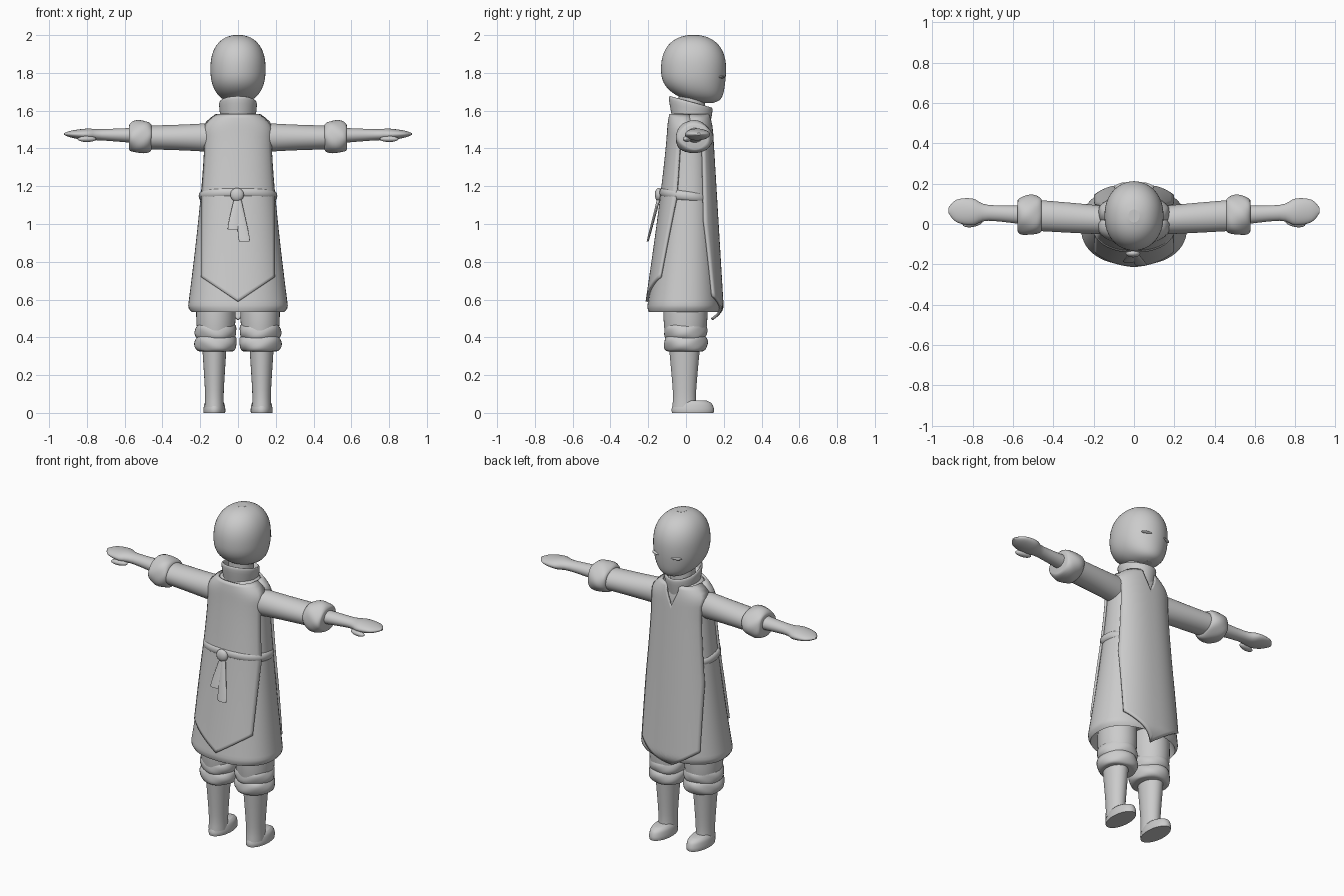
import bpy, bmesh
from math import sin, cos, pi, radians
from mathutils import Matrix, Vector

cube = bpy.data.objects.get("Cube")
if cube:
    bpy.data.objects.remove(cube)

COLOUR = (.6, .6, .6, 1)
grey = bpy.data.materials.new("plain grey")
grey.use_nodes = True
grey.diffuse_color = COLOUR
grey.node_tree.nodes["Principled BSDF"].inputs["Base Color"].default_value = COLOUR


def finish(name, bm, mirror=False):
    """Turn a bmesh into a smooth shaded object, mirrored across x if asked."""
    bmesh.ops.recalc_face_normals(bm, faces=bm.faces)
    mesh = bpy.data.meshes.new(name)
    bm.to_mesh(mesh)
    bm.free()
    mesh.materials.append(grey)
    mesh.shade_smooth()
    mesh.set_sharp_from_angle(angle=radians(60))
    part = bpy.data.objects.new(name, mesh)
    bpy.context.collection.objects.link(part)
    if mirror:
        part.modifiers.new("Mirror", "MIRROR")
    return part


def ball(name, centre, radii, turn=0, mirror=False):
    """Ellipsoid, turned about the vertical by an angle in degrees."""
    bm = bmesh.new()
    place = (Matrix.Translation(centre) @ Matrix.Rotation(radians(turn), 4, "Z")
             @ Matrix.Diagonal(Vector(radii)).to_4x4())
    bmesh.ops.create_uvsphere(bm, u_segments=24, v_segments=12, radius=1, matrix=place)
    return finish(name, bm, mirror)


def spline(rows, steps):
    """Smooth curve through rows of numbers."""
    result = []
    last = len(rows) - 1
    for i in range(last):
        before, start, end, after = (Vector(rows[max(0, min(last, i + d))]) for d in (-1, 0, 1, 2))
        for j in range(steps):
            t = j / steps
            straight = start.lerp(end, t)
            bend_start = (end - before) / 2 - (end - start)
            bend_end = (after - start) / 2 - (end - start)
            result.append(straight + t * (1 - t) * ((1 - t) * bend_start - t * bend_end))
    return result + [Vector(rows[last])]


def squared(value, power):
    """Squarer or rounder version of a sine or cosine."""
    return abs(value) ** (2 / power) * (1 if value >= 0 else -1)


def skin(name, rings, mirror=False):
    """Join rings of points into a closed tube."""
    bm = bmesh.new()
    loops = [[bm.verts.new(point) for point in ring] for ring in rings]
    for low, high in zip(loops, loops[1:]):
        for j in range(len(low)):
            bm.faces.new((low[j - 1], low[j], high[j], high[j - 1]))
    bm.faces.new(loops[0])
    bm.faces.new(loops[-1])
    return finish(name, bm, mirror)


def loft(name, rows, centre=(0, 0), lean=(0, 0), axis="z", power=2,
         steps=4, tilt=0, wobble=0, mirror=False):
    """Tube through rows of (position on axis, first radius, second radius)."""
    rings = []
    sides = 40
    base = rows[0][0]
    for i, (along, first, second) in enumerate(spline(rows, steps)):
        ring = []
        for j in range(sides):
            a = 2 * pi * j / sides
            crease = 1 + wobble * (sin(3 * a + i / 2) + sin(5 * a - i) / 2)
            u = centre[0] + lean[0] * (along - base) + first * crease * squared(cos(a), power)
            v = centre[1] + lean[1] * (along - base) + second * crease * squared(sin(a), power)
            w = along + tilt * sin(a)
            ring.append((u, v, w) if axis == "z" else (w, u, v))
        rings.append(ring)
    return skin(name, rings, mirror)


def roll(name, along, height, radii, thick, **options):
    """Band with a rounded outside, as on a belt or a turned-up cuff."""
    arc = [pi * i / 10 for i in range(11)]
    rows = [(along - height * cos(a), radii[0] + thick * sin(a), radii[1] + thick * sin(a))
            for a in arc]
    return loft(name, rows, steps=1, **options)


# Head: an egg whose chin pushes forward
def head_ring(a):
    height = -cos(a)
    width = max(.02, 1 - abs(height) ** 2.3) ** .43
    chin = .07 * max(0, -height) ** 3
    turns = [2 * pi * j / 48 for j in range(48)]
    return [(.146 * width * cos(t), .04 + chin + .172 * width * squared(sin(t), 2.2),
             1.82 + .18 * height) for t in turns]


skin("head", [head_ring(pi * i / 32) for i in range(33)])
ball("eyes", (.068, .19, 1.778), (.032, .012, .007), turn=-20, mirror=True)

# Neck and tilted collar
loft("neck", [(1.5, .07, .07), (1.7, .07, .07)], centre=(0, .03))
loft("collar", [(1.54, .09, .1), (1.63, .1, .115), (1.645, .09, .105), (1.6, .08, .08)],
     centre=(0, .025), tilt=-.03)

# Robe: a torso that flares into a skirt, with rounded shoulders and hem
POWER = 2.3
HEM, TOP = .535, 1.59


def section(z):
    """Centre depth, half width and half depth of the robe at a height."""
    front = .22 - .06 * z
    back = -.087 - .12 * max(0, (1.5 - z) / .95) ** 1.2
    half = .18 + .085 * max(0, (1.4 - z) / .84) ** 1.3
    shoulder = max(0, (z - 1.48) / .11) ** 2
    hem = max(0, (.57 - z) / .035) ** 2
    half *= 1 - .55 * shoulder - .08 * hem
    depth = (front - back) / 2 * (1 - .15 * shoulder - .06 * hem)
    return (front + back) / 2, half, depth


def robe_ring(z, shrink=1):
    middle, half, depth = section(z)
    turns = [2 * pi * j / 48 for j in range(48)]
    return [(shrink * half * squared(cos(t), POWER),
             middle + shrink * depth * squared(sin(t), POWER), z) for t in turns]


heights = [HEM + (TOP - HEM) * i / 60 for i in range(61)]
skin("robe", [robe_ring(.63, .8), robe_ring(.56, .9)] + [robe_ring(z) for z in heights])


def panel(name, side, corner, point, share, notch):
    """Cloth hanging over the robe, pointed below and notched at the neck."""
    bm = bmesh.new()
    columns, steps, gap = 24, 48, .013
    grid = []
    for i in range(columns + 1):
        u = 2 * i / columns - 1
        bottom = point + (corner - point) * abs(u)
        top = 1.575 - notch * max(0, 1 - 3 * abs(u))
        line = []
        for j in range(steps + 1):
            z = bottom + (top - bottom) * j / steps
            middle, half, depth = section(z)
            half += gap
            over = max(0, min(1, (z - 1.47) / .06))
            x = u * min(.197, half * (share + (1 - share) * over))
            curve = max(0, 1 - abs(x / half) ** POWER) ** (1 / POWER)
            y = middle + side * (depth + gap) * curve
            line.append(bm.verts.new((x, y, z + gap / 2 * over)))
        grid.append(line)
    for left, right in zip(grid, grid[1:]):
        for j in range(steps):
            bm.faces.new((left[j], right[j], right[j + 1], left[j + 1]))
    part = finish(name, bm)
    # Face away from the body, then thicken inwards
    if part.data.polygons[columns * steps // 2].normal.y * side < 0:
        part.data.flip_normals()
    cloth = part.modifiers.new("Thickness", "SOLIDIFY")
    cloth.thickness = gap
    cloth.offset = -1


panel("face_side_panel", 1, corner=.62, point=.49, share=.88, notch=.12)
panel("rear_panel", -1, corner=.72, point=.59, share=.93, notch=0)

# Belt with its knot and two hanging ties
roll("belt", 1.148, .026, (.19, .128), .018, centre=(0, .005), tilt=-.018, power=POWER)
ball("knot", (-.005, -.145, 1.155), (.036, .02, .036))
for name, low, x, slope in (("short_tie", .97, -.026, .12), ("long_tie", .91, .034, -.14)):
    loft(name, [(low, .02, .005), (low + .02, .03, .006), (1.15, .013, .009)],
         centre=(x, -.14 - .26 * (1.15 - low)), lean=(slope, .26))

# Sleeves with rolled cuffs
loft("sleeves", [(.13, .07, .077), (.3, .074, .068), (.5, .077, .062)],
     centre=(.018, 1.458), lean=(.07, 0), axis="x", mirror=True)
roll("sleeve_cuffs", .517, .06, (.074, .062), .025, centre=(.043, 1.46),
     axis="x", wobble=.035, mirror=True)

# Forearms flowing into flat hands, with thumbs
loft("forearms_and_hands", [(.5, .05, .043), (.72, .039, .03), (.8, .066, .031),
                            (.88, .055, .019), (.92, .012, .005)],
     centre=(.042, 1.468), lean=(.06, .02), axis="x", mirror=True)
ball("thumbs", (.8, .005, 1.45), (.05, .02, .016), turn=-10, mirror=True)

# Trousers bunched into two rolls below the knee
leg = (.117, -.003)
loft("trousers", [(.36, .09, .1), (.5, .104, .116), (.66, .1, .11)], centre=leg, mirror=True)
for name, height, thick in (("lower_roll", .368, .024), ("upper_roll", .43, .022)):
    roll(name, height, .042, (.088, .092), thick, centre=leg, wobble=.025, mirror=True)

# Boots: shafts and flat-soled feet
loft("boot_shafts", [(.03, .05, .064), (.12, .05, .062), (.36, .065, .083)],
     centre=(.125, -.008), mirror=True)
loft("boot_feet", [(0, .057, .11), (.02, .058, .112), (.05, .052, .1), (.066, .04, .07)],
     centre=(.125, .036), mirror=True)
